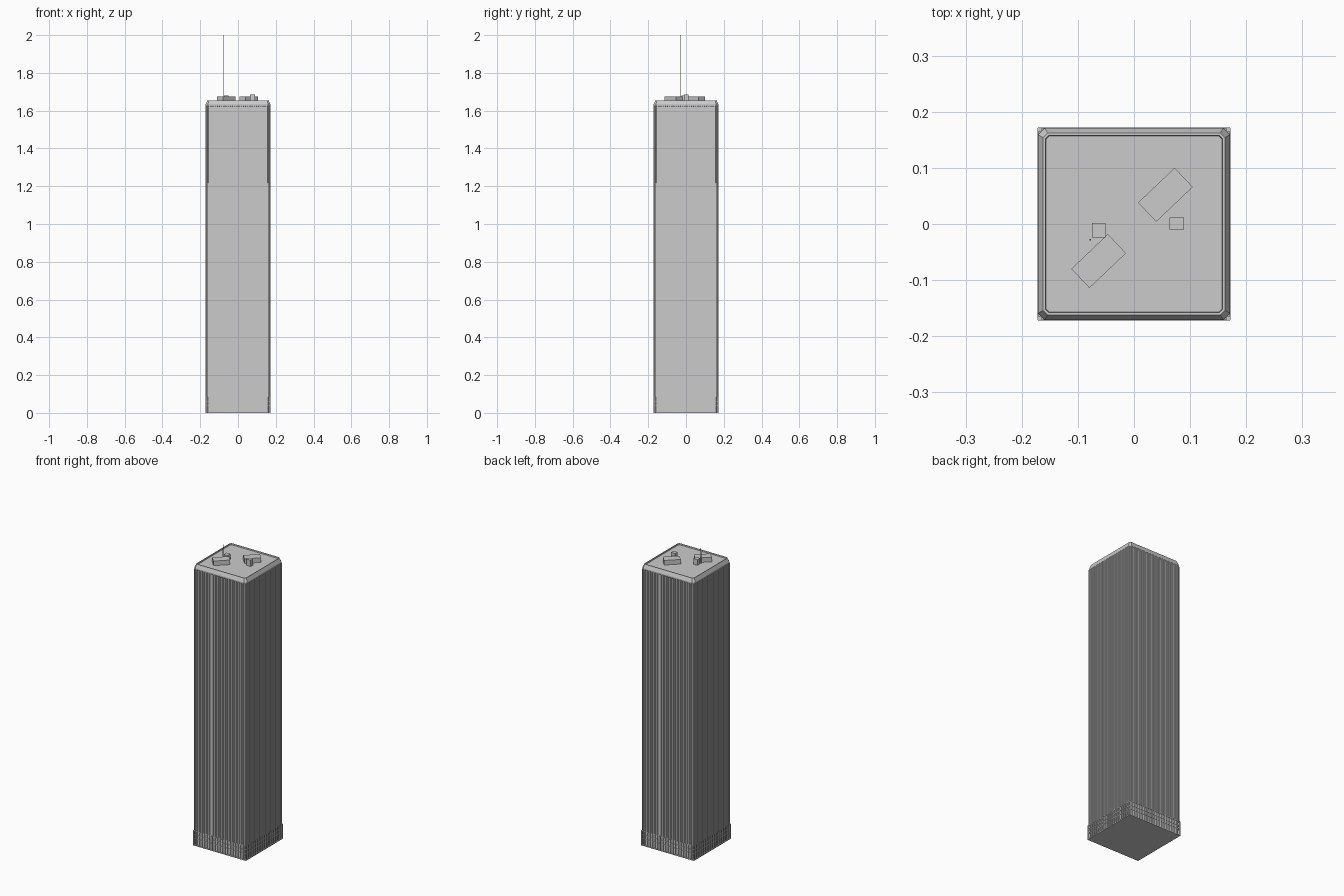
import bpy, bmesh, math
from mathutils import Matrix, Vector

if "Cube" in bpy.data.objects:
    bpy.data.objects.remove(bpy.data.objects["Cube"])


def finish(name, bm):
    bmesh.ops.recalc_face_normals(bm, faces=bm.faces)
    me = bpy.data.meshes.new(name)
    bm.to_mesh(me)
    bm.free()
    ob = bpy.data.objects.new(name, me)
    bpy.context.collection.objects.link(ob)
    return ob


def add_box(bm, center, size, angle=0.0, around=0.0):
    m = (Matrix.Rotation(around, 4, 'Z') @ Matrix.Translation(center)
         @ Matrix.Rotation(angle, 4, 'Z') @ Matrix.Diagonal((*size, 1)))
    return bmesh.ops.create_cube(bm, size=1, matrix=m)


def octagon(h, c):
    pts = []
    for sx, sy, flip in ((1, -1, 0), (1, 1, 1), (-1, 1, 0), (-1, -1, 1)):
        pair = [(sx * (h - c), sy * h), (sx * h, sy * (h - c))]
        pts += pair[::-1] if flip else pair
    return pts


def loft(name, sections):
    """Stack of chamfered squares: (half width, chamfer, z)."""
    bm = bmesh.new()
    rings = [[bm.verts.new((x, y, z)) for x, y in octagon(h, c)]
             for h, c, z in sections]
    for a, b in zip(rings, rings[1:]):
        for i in range(8):
            j = (i + 1) % 8
            bm.faces.new((a[i], a[j], b[j], b[i]))
    bm.faces.new(rings[0])
    bm.faces.new(rings[-1])
    return finish(name, bm)


# Tower core with chamfered crown, low parapet and recessed roof
loft("tower_core", [
    (0.167, 0.008, 0.0), (0.167, 0.010, 1.622), (0.171, 0.012, 1.626),
    (0.171, 0.012, 1.634), (0.162, 0.008, 1.655), (0.158, 0.006, 1.655),
    (0.157, 0.006, 1.648)])

# Foundation slab
loft("base_slab", [(0.172, 0.001, 0.0), (0.172, 0.001, 0.005)])

# Vertical facade columns on all four sides
N = 29
pitch = 0.322 / (N - 1)
bm = bmesh.new()
for side in range(4):
    for i in range(N):
        x = -0.161 + i * pitch
        add_box(bm, (x, -0.1685, 0.855), (pitch * 0.6, 0.006, 1.54),
                around=side * math.pi / 2)
finish("facade_columns", bm)

# Lobby columns and horizontal bands
bm = bmesh.new()
for side in range(4):
    for i in range(21):
        x = -0.168 + i * 0.0168
        add_box(bm, (x, -0.1685, 0.043), (0.006, 0.007, 0.085),
                around=side * math.pi / 2)
    for z in (0.04, 0.062, 0.086):
        add_box(bm, (0, -0.168, z), (0.340, 0.005, 0.003),
                around=side * math.pi / 2)
finish("lobby_columns", bm)

# Rooftop machine rooms, set diagonally
bm = bmesh.new()
for x, y in ((0.056, 0.052), (-0.063, -0.066)):
    add_box(bm, (x, y, 1.661), (0.090, 0.047, 0.028), math.radians(43.5))
finish("roof_machine_rooms", bm)

# Small rooftop housings
bm = bmesh.new()
add_box(bm, (-0.063, -0.011, 1.664), (0.024, 0.026, 0.034))
add_box(bm, (0.076, 0.001, 1.666), (0.026, 0.022, 0.038))
finish("roof_housings", bm)

# Antenna mast
bm = bmesh.new()
for z0, z1, r0, r1 in ((1.646, 1.78, 0.0016, 0.0012), (1.78, 2.0, 0.0010, 0.0003)):
    bmesh.ops.create_cone(bm, cap_ends=True, segments=8, radius1=r0, radius2=r1,
                          depth=z1 - z0,
                          matrix=Matrix.Translation((-0.078, -0.028, (z0 + z1) / 2)))
finish("antenna", bm)
